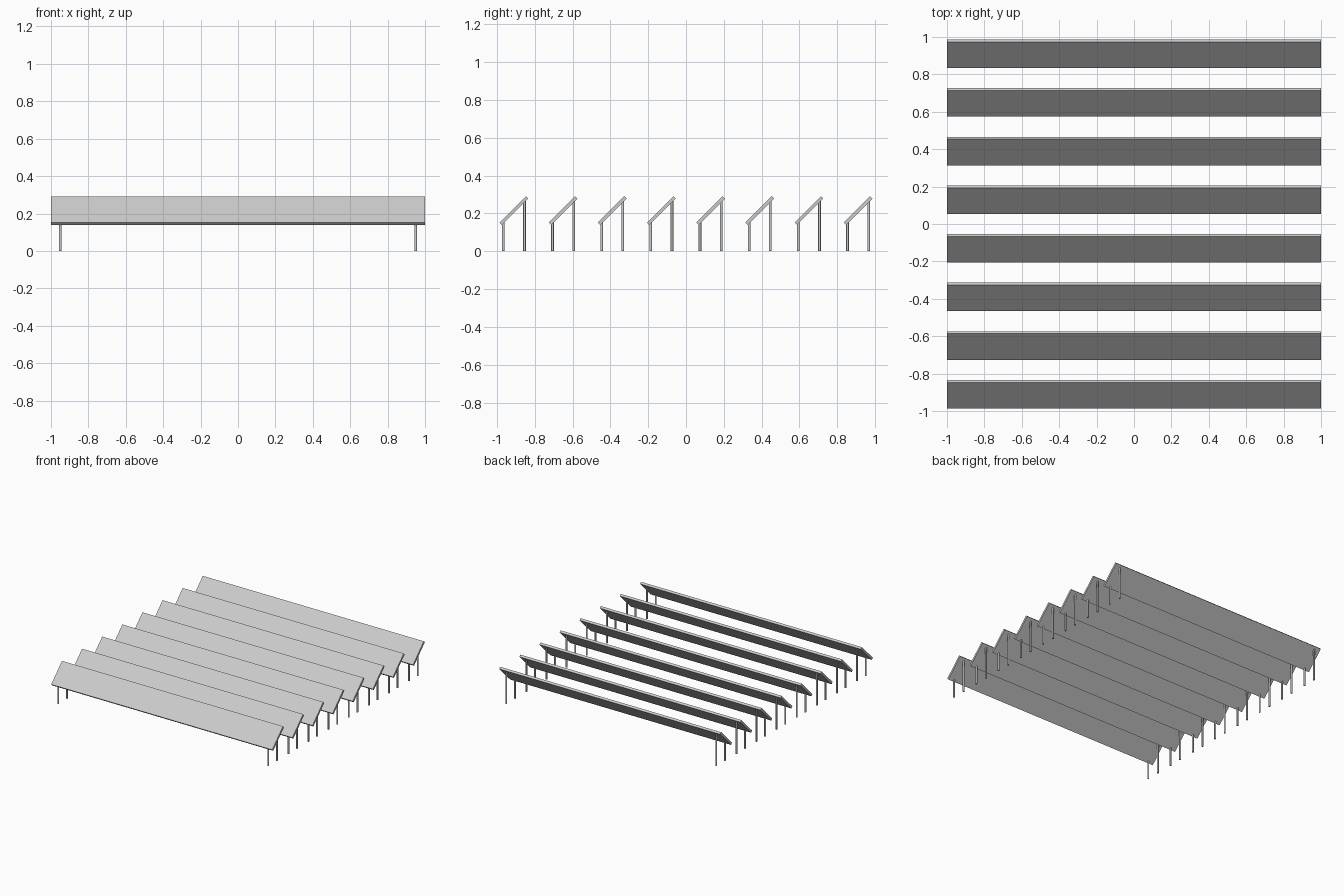
import bpy
import math

if "Cube" in bpy.data.objects:
    bpy.data.objects.remove(bpy.data.objects["Cube"])

ROWS, PITCH = 8, 0.26
LENGTH, WIDTH, THICK = 2.0, 0.197, 0.018
MID_Z = 0.215
LEG_X, LEG_Y, LEG_R = 0.95, 0.056, 0.007


def panel(name, y):
    # flat slab tilted 45 degrees, low edge towards the front
    bpy.ops.mesh.primitive_cube_add(size=1, location=(0, y, MID_Z),
                                    rotation=(math.radians(45), 0, 0))
    ob = bpy.context.object
    ob.name = name
    ob.scale = (LENGTH, WIDTH, THICK)


def leg(name, x, y, height):
    # thin round post ending inside the slab
    bpy.ops.mesh.primitive_cylinder_add(vertices=16, radius=LEG_R, depth=height,
                                        location=(x, y, height / 2))
    ob = bpy.context.object
    ob.name = name
    bpy.ops.object.shade_smooth_by_angle(angle=math.radians(35))


for i in range(ROWS):
    y = (i - (ROWS - 1) / 2) * PITCH
    panel(f"panel_{i + 1}", y)
    for side, sx in (("left", -1), ("right", 1)):
        for end, sy in (("front", -1), ("back", 1)):
            leg(f"{end}_{side}_leg_{i + 1}", sx * LEG_X, y + sy * LEG_Y,
                MID_Z + sy * LEG_Y)
